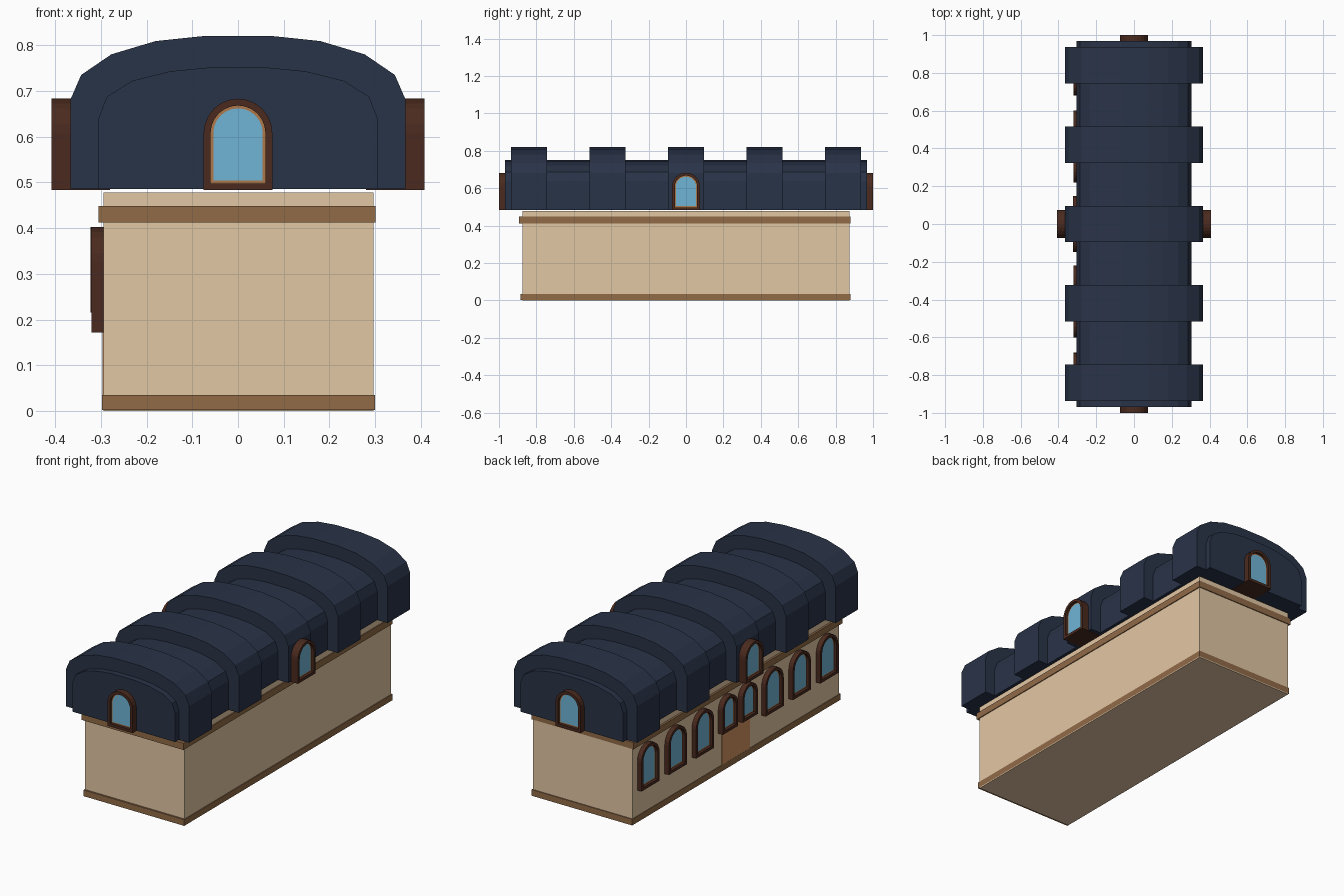
import bpy, bmesh, math
from mathutils import Matrix

if "Cube" in bpy.data.objects:
    bpy.data.objects.remove(bpy.data.objects["Cube"])


def material(name, rgb):
    m = bpy.data.materials.new(name)
    lin = [c / 12.92 if c < 0.04 else ((c + 0.055) / 1.055) ** 2.4 for c in rgb]
    m.diffuse_color = (*lin, 1)
    m.use_nodes = True
    m.node_tree.nodes["Principled BSDF"].inputs["Base Color"].default_value = m.diffuse_color
    return m


WALL = material("tan wall", (0.89, 0.78, 0.64))
TRIM = material("brown trim", (0.57, 0.42, 0.28))
ROOF = material("navy roof", (0.16, 0.20, 0.28))
FRAME = material("dark wood frame", (0.29, 0.165, 0.12))
INNER = material("light wood", (0.68, 0.47, 0.29))
DOOR = material("door wood", (0.82, 0.58, 0.37))
GLASS = material("blue glass", (0.44, 0.71, 0.84))


def finish(name, bm, mats):
    bmesh.ops.recalc_face_normals(bm, faces=bm.faces[:])
    me = bpy.data.meshes.new(name)
    bm.to_mesh(me)
    bm.free()
    for m in mats:
        me.materials.append(m)
    ob = bpy.data.objects.new(name, me)
    bpy.context.collection.objects.link(ob)
    return ob


def box(name, x0, x1, y0, y1, z0, z1, mat):
    bm = bmesh.new()
    bmesh.ops.create_cube(bm, size=1)
    for v in bm.verts:
        v.co = ((x0 + x1) / 2 + v.co.x * (x1 - x0),
                (y0 + y1) / 2 + v.co.y * (y1 - y0),
                (z0 + z1) / 2 + v.co.z * (z1 - z0))
    return finish(name, bm, [mat])


def vault(name, half, y0, y1):
    """Faceted barrel section: half profile mirrored, extruded along y."""
    pts = half + [(-x, z) for x, z in reversed(half)]
    bm = bmesh.new()
    rings = [[bm.verts.new((x, y, z)) for x, z in pts] for y in (y0, y1)]
    n = len(pts)
    for i in range(n):
        j = (i + 1) % n
        bm.faces.new((rings[0][i], rings[0][j], rings[1][j], rings[1][i]))
    for r in rings:
        bm.faces.new(r)
    return finish(name, bm, [ROOF])


def arch(hw, z0, top, depth, cx, steps=12):
    """Round-topped outline in a plane facing -y."""
    zs = top - hw
    pts = [(-hw, z0), (hw, z0)]
    pts += [(hw * math.cos(math.pi * i / steps), zs + hw * math.sin(math.pi * i / steps))
            for i in range(steps + 1)]
    return [(cx + x, -depth, z) for x, z in pts]


def window(name, angle, cx, hw, z0, top, back, front, rim=0.015, recess=0.015):
    """Arched window: frame ring, recessed thin inner frame and glass pane."""
    e, g = rim, rim + 0.006
    outlines = [arch(hw, z0, top, back, cx),
                arch(hw, z0, top, front, cx),
                arch(hw - e, z0 + e, top - e, front, cx),
                arch(hw - e, z0 + e, top - e, front - recess, cx),
                arch(hw - g, z0 + g, top - g, front - recess, cx)]
    bm = bmesh.new()
    rings = [[bm.verts.new(p) for p in o] for o in outlines]
    n = len(rings[0])
    for k in range(4):
        for i in range(n):
            j = (i + 1) % n
            f = bm.faces.new((rings[k][i], rings[k][j], rings[k + 1][j], rings[k + 1][i]))
            f.material_index = 1 if k == 3 else 0
    bm.faces.new(rings[0])
    bm.faces.new(rings[4]).material_index = 2
    bm.transform(Matrix.Rotation(math.radians(angle), 4, 'Z'))
    return finish(name, bm, [FRAME, INNER, GLASS])


# Walls (reaching the ground, so the underside is tan) and trim bands
box("walls", -0.2945, 0.296, -0.875, 0.875, 0.0, 0.478, WALL)
box("base_band", -0.297, 0.30, -0.884, 0.88, 0.002, 0.035, TRIM)
box("upper_band", -0.305, 0.301, -0.892, 0.88, 0.412, 0.448, TRIM)

# Barrel roof and its five raised ribs
inner = [(0.305, 0.485), (0.305, 0.64), (0.287, 0.687), (0.232, 0.722), (0.148, 0.743), (0.065, 0.751)]
outer = [(0.366, 0.485), (0.366, 0.682), (0.343, 0.735), (0.277, 0.78), (0.18, 0.809), (0.075, 0.82)]
vault("roof", inner, -0.968, 0.968)
for i in range(5):
    y = (i - 2) * 0.42
    vault(f"roof_rib_{i + 1}", outer, y - 0.096, y + 0.096)

# Dormer windows on all four sides, their sills just under the roof edge
for label, angle, back, front in (("front", 0, 0.86, 1.0), ("back", 180, 0.86, 1.0),
                                  ("right", 90, 0.28, 0.408), ("left", -90, 0.28, 0.408)):
    window(f"dormer_{label}", angle, 0, 0.075, 0.483, 0.683, back, front)

# Left side: six tall windows, two shorter ones over the door
for s in (-1, 1):
    for k, y in enumerate((0.295, 0.525, 0.757)):
        window(f"side_window_{k}_{s}", -90, s * y, 0.076, 0.172, 0.402, 0.29, 0.32)
    window(f"door_window_{s}", -90, s * 0.084, 0.064, 0.215, 0.402, 0.29, 0.323)
box("door", -0.2965, -0.29, -0.118, 0.118, 0.03, 0.215, DOOR)

# The base band is a ring: remove its underside so the wall floor shows
bm = bmesh.new()
band = bpy.data.objects["base_band"].data
bm.from_mesh(band)
bmesh.ops.delete(bm, geom=[f for f in bm.faces if f.normal.z < -0.9], context='FACES_ONLY')
bm.to_mesh(band)
bm.free()
